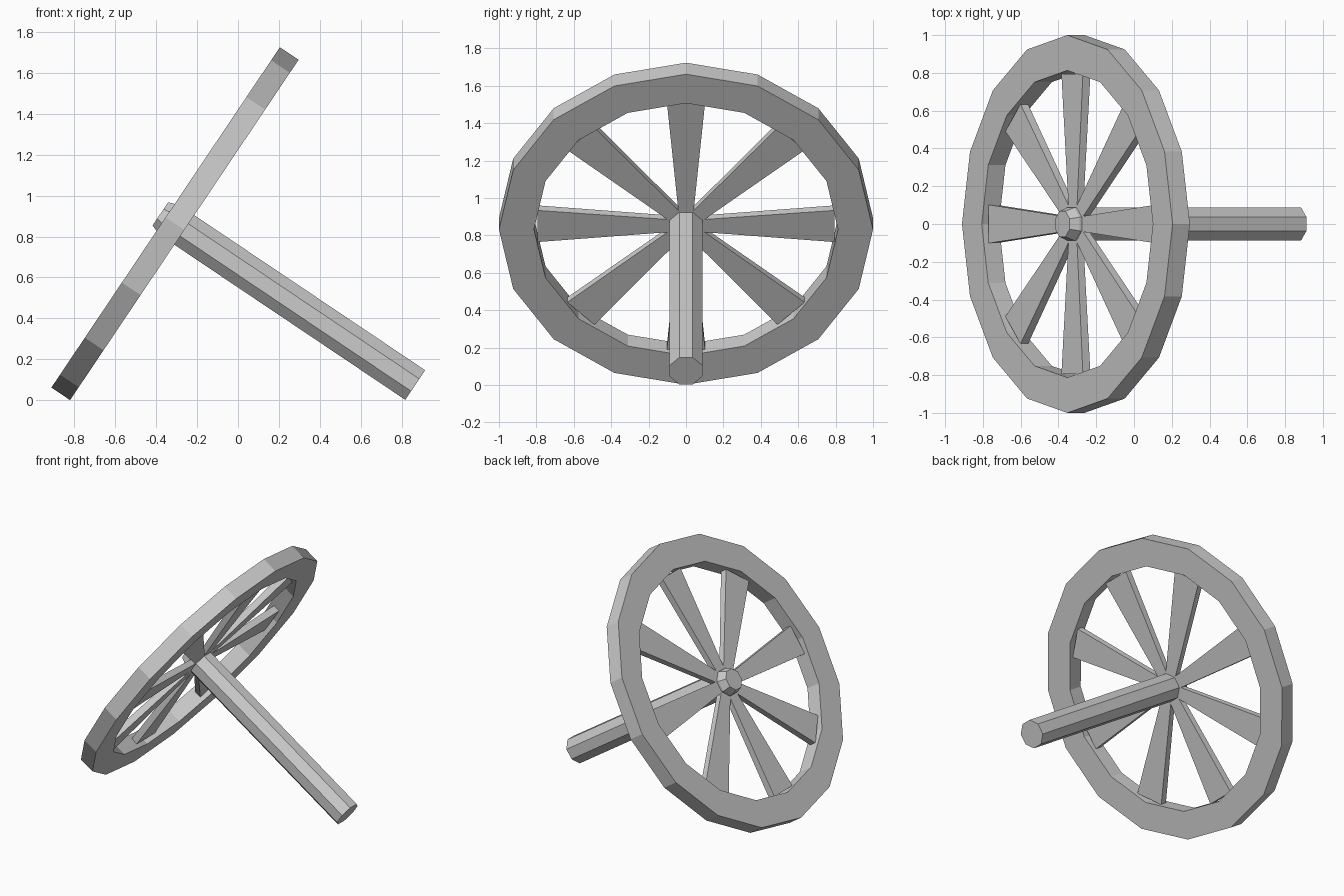
import bpy, bmesh, math
from mathutils import Matrix, Vector

if "Cube" in bpy.data.objects:
    bpy.data.objects.remove(bpy.data.objects["Cube"])

# Wheel frame: local Z is the axle (pointing to the hub cap), local X runs up the wheel
u = Vector((0.5575, 0, 0.8302)).normalized()
v = Vector((0, 1, 0))
w = u.cross(v)
FRAME = Matrix.Translation((-0.3075, 0, 0.8625)) @ Matrix((u, v, w)).transposed().to_4x4()


def finish(name, bm):
    bmesh.ops.recalc_face_normals(bm, faces=bm.faces)
    me = bpy.data.meshes.new(name)
    bm.to_mesh(me)
    bm.free()
    ob = bpy.data.objects.new(name, me)
    ob.matrix_world = FRAME
    bpy.context.collection.objects.link(ob)
    return ob


def lathe(name, profile, sides, offset=0.0, closed=False):
    """Revolve (radius, height) points about local Z; open profiles get end caps."""
    bm = bmesh.new()
    rings = []
    for r, z in profile:
        angles = [offset + 2 * math.pi * i / sides for i in range(sides)]
        rings.append([bm.verts.new((r * math.cos(a), r * math.sin(a), z)) for a in angles])
    pairs = list(zip(rings, rings[1:]))
    if closed:
        pairs.append((rings[-1], rings[0]))
    else:
        bm.faces.new(rings[0])
        bm.faces.new(rings[-1])
    for a, b in pairs:
        for i in range(sides):
            j = (i + 1) % sides
            bm.faces.new((a[i], a[j], b[j], b[i]))
    return finish(name, bm)


def spoke(name, angle):
    """Tapered bar, narrow at the hub and wide at the rim."""
    bm = bmesh.new()
    bmesh.ops.create_cube(bm, size=1)
    for vert in bm.verts:
        outer = vert.co.x > 0
        half_w, half_t = (0.102, 0.024) if outer else (0.036, 0.02)
        vert.co = (0.795 if outer else 0.04,
                   math.copysign(half_w, vert.co.y),
                   math.copysign(half_t, vert.co.z))
    bm.transform(Matrix.Rotation(angle, 4, 'Z'))
    return finish(name, bm)


# Rim
lathe("rim", [(1.0, -0.055), (1.0, 0.055), (0.813, 0.055), (0.813, -0.055)], 16, closed=True)

# Axle with tapered hub cap
c = 1 / math.cos(math.pi / 8)
lathe("axle", [(0.087 * c, -1.412), (0.087 * c, 0.035), (0.068 * c, 0.086)], 8, math.pi / 8)

# Spokes
for i in range(8):
    spoke(f"spoke_{i + 1}", i * math.pi / 4)
